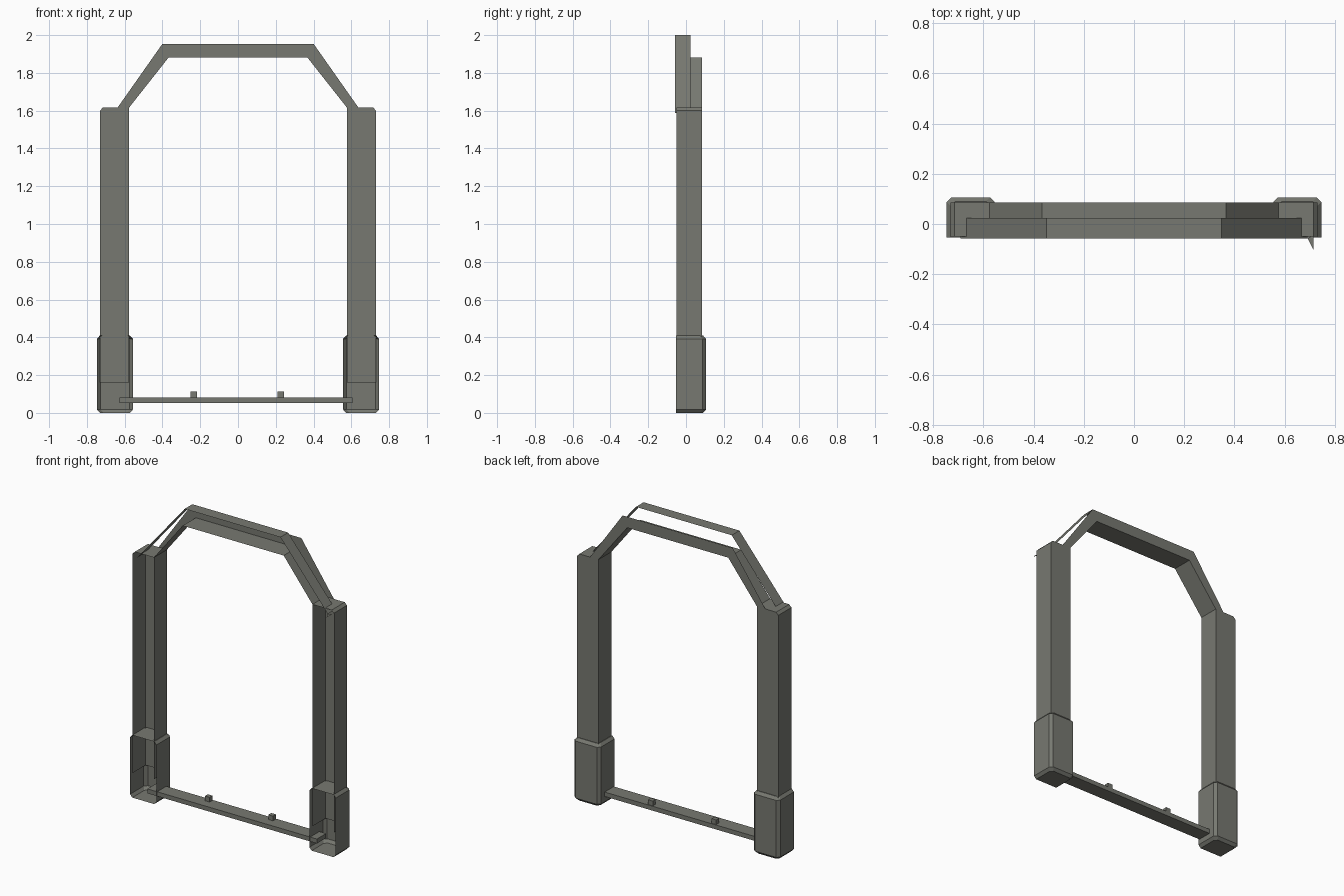
import bpy

if "Cube" in bpy.data.objects:
    bpy.data.objects.remove(bpy.data.objects["Cube"])

mat = bpy.data.materials.new("grey_olive_metal")
mat.diffuse_color = (0.185, 0.19, 0.165, 1)
mat.use_nodes = True
mat.node_tree.nodes["Principled BSDF"].inputs["Base Color"].default_value = mat.diffuse_color


def make(name, verts, faces, mirror=False):
    me = bpy.data.meshes.new(name)
    me.from_pydata(verts, [], faces)
    me.materials.append(mat)
    ob = bpy.data.objects.new(name, me)
    bpy.context.collection.objects.link(ob)
    if mirror:
        ob.modifiers.new("mirror", 'MIRROR')
    return ob


def loft(name, rings, caps=(), mirror=False):
    """Open sheet through rings of equal length; caps lists ends to close."""
    n = len(rings[0])
    verts = [p for r in rings for p in r]
    faces = [(j * n + i, j * n + i + 1, (j + 1) * n + i + 1, (j + 1) * n + i)
             for j in range(len(rings) - 1) for i in range(n - 1)]
    if 'bottom' in caps:
        faces.append(tuple(reversed(range(n))))
    if 'top' in caps:
        faces.append(tuple(range(len(verts) - n, len(verts))))
    return make(name, verts, faces, mirror)


def box(name, x0, x1, y0, y1, z0, z1):
    v = [(x, y, z) for z in (z0, z1) for y in (y0, y1) for x in (x0, x1)]
    f = [(0, 2, 3, 1), (4, 5, 7, 6), (0, 1, 5, 4),
         (2, 6, 7, 3), (1, 3, 7, 5), (0, 4, 6, 2)]
    return make(name, v, f)


# Posts: channels open to the front, outer top corner bevelled
def post_ring(z, outer):
    return [(outer, -0.05, z), (outer, 0.086, z), (0.576, 0.086, z), (0.576, -0.05, z)]


loft("posts", [post_ring(0.16, 0.731), post_ring(1.60, 0.731), post_ring(1.617, 0.715)],
     ('top',), True)


# Feet: larger bevelled channels with top and bottom plates
def foot_ring(z, d):
    c, xo, xi, yb, yf = 0.018, 0.747 - d, 0.556 + d, 0.106 - d, -0.053
    return [(xo, yf, z), (xo, yb - c, z), (xo - c, yb, z),
            (xi + c, yb, z), (xi, yb - c, z), (xi, yf, z)]


loft("feet", [foot_ring(0, 0.016), foot_ring(0.018, 0), foot_ring(0.392, 0),
              foot_ring(0.41, 0.016)], ('bottom', 'top'), True)

# Arch: back plate and underside
outer = [(-0.637, 1.617), (-0.4, 1.954), (0.4, 1.954), (0.637, 1.617)]
inner = [(-0.576, 1.617), (-0.367, 1.882), (0.367, 1.882), (0.576, 1.617)]


def at_y(path, y):
    return [(x, y, z) for x, z in path]


loft("arch_back_plate", [at_y(outer, 0.086), at_y(inner, 0.086)][::-1][::-1])
loft("arch_underside", [at_y(inner, 0.086), at_y(inner, -0.05)][::-1][::-1]).data.flip_normals()

# Raised cover strip over the arch
cover = [(-0.692, 1.588), (-0.348, 2.0), (0.348, 2.0), (0.692, 1.588)]
loft("cover_strip", [at_y(cover, -0.057), at_y(cover, 0.023)])

# Small flange at the right end of the cover strip
make("cover_flange", [(0.692, -0.057, 1.588), (0.715, -0.102, 1.588), (0.715, -0.045, 1.588)],
     [(0, 1, 2)])

# Threshold bar with two small stops
box("threshold_bar", -0.627, 0.605, -0.045, 0.05, 0.053, 0.082)
for i, x in enumerate((-0.234, 0.227)):
    box(f"stop_{i + 1}", x - 0.017, x + 0.017, 0.015, 0.045, 0.08, 0.113)

# Arch normals: plate faces the back, underside faces down, strip faces up
for name, axis, sign in (("arch_back_plate", 1, 1), ("arch_underside", 2, -1),
                         ("cover_strip", 2, 1), ("cover_flange", 2, 1)):
    me = bpy.data.objects[name].data
    if me.polygons[1 if len(me.polygons) > 1 else 0].normal[axis] * sign < 0:
        me.flip_normals()
